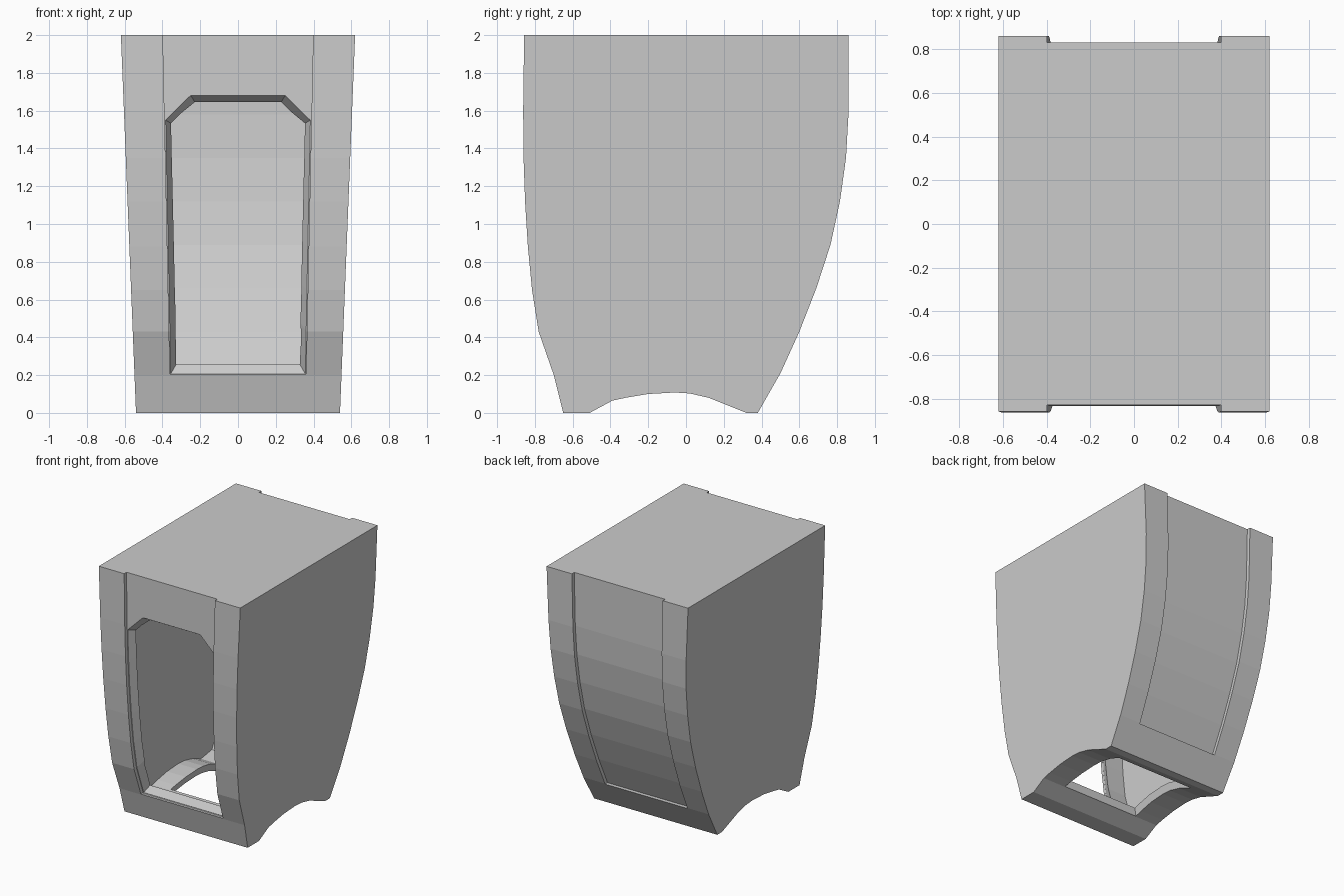
import bpy, bmesh

if "Cube" in bpy.data.objects:
    bpy.data.objects.remove(bpy.data.objects["Cube"])

# Side profiles as (y, z), bottom to top
FRONT = [(-.65, 0), (-.70, .20), (-.78, .43), (-.815, .65), (-.837, .88),
         (-.852, 1.12), (-.86, 1.35), (-.862, 1.6), (-.857, 2)]
BACK = [(.38, 0), (.50, .21), (.60, .43), (.69, .66), (.765, .89),
        (.815, 1.12), (.847, 1.35), (.86, 1.58), (.86, 2)]
ARCH = [(-.51, 0), (-.39, .065), (-.32, .08), (-.2, .1), (-.06, .108),
        (.02, .103), (.12, .08), (.22, .04), (.32, 0)]


def at(profile, z):
    """Interpolated y of a profile at height z."""
    for (y0, z0), (y1, z1) in zip(profile, profile[1:]):
        if z <= z1:
            break
    return y0 + (y1 - y0) * (z - z0) / (z1 - z0)


def make(name, verts, faces):
    bm = bmesh.new()
    vs = [bm.verts.new(v) for v in verts]
    for f in faces:
        bm.faces.new([vs[i] for i in f])
    bmesh.ops.recalc_face_normals(bm, faces=bm.faces)
    me = bpy.data.meshes.new(name)
    bm.to_mesh(me)
    bm.free()
    ob = bpy.data.objects.new(name, me)
    bpy.context.collection.objects.link(ob)
    return ob


def loft(name, a, b):
    """Closed solid between two matching loops."""
    n = len(a)
    sides = [(i, (i + 1) % n, n + (i + 1) % n, n + i) for i in range(n)]
    return make(name, a + b, sides + [range(n), range(n, 2 * n)])


def prism(name, outline, base, slope):
    """Side outline spread across x, with half width growing with height."""
    return loft(name, *[[(s * (base + slope * z), y, z) for y, z in outline]
                        for s in (-1, 1)])


def cut(body, cutter):
    cutter.hide_render = True
    m = body.modifiers.new("cut", 'BOOLEAN')
    m.operation, m.solver, m.object = 'DIFFERENCE', 'EXACT', cutter
    bpy.context.view_layer.objects.active = body
    bpy.ops.object.modifier_apply(modifier=m.name)
    bpy.data.objects.remove(cutter)


# Outer body
body = prism("housing_shell", FRONT[::-1] + ARCH + BACK, .54, .04)

# Hollow interior following the outer curves
fz = [.14] + [z for y, z in FRONT if .3 < z < 1.9] + [1.93]
bz = [.12] + [z for y, z in BACK if .15 < z < 1.9] + [1.93]
inner = ([(at(FRONT, z) + .09, z) for z in reversed(fz)]
         + [(y, z + .06) for y, z in ARCH[1:-1]]
         + [(at(BACK, z) - .09, z) for z in bz])
cut(body, prism("cavity_cutter", inner, .475, .04))

# Recessed panels on front and back
for prof, sign in ((FRONT, 1), (BACK, -1)):
    zs = [.205] + [z for y, z in prof if .3 < z] + [2.1]
    edge = [(at(prof, z) + sign * .03, z) for z in zs]
    far = [(-sign * 1.1, 2.1), (-sign * 1.1, .205)]
    cut(body, prism("panel_cutter", edge + far, .356, .021))

# Front window with bevelled reveal and clipped upper corners
rows = []
for k in [0, .17, .33, .5, .67, .83, 1]:
    rows.append((.356 + .027 * k, .207 + 1.343 * k, .32 + .03 * k, .27 + 1.26 * k))
rows.append((.25, 1.68, .225, 1.64))
verts = []
for xo, zo, xi, zi in rows:
    yo, yi = at(FRONT, zo) + .03, at(FRONT, zi) + .10
    for t in (-.15, 1.5):
        x, y, z = xo + (xi - xo) * t, yo + (yi - yo) * t, zo + (zi - zo) * t
        verts += [(-x, y, z), (x, y, z)]
faces = [(0, 1, 3, 2)]
for r in range(len(rows) - 1):
    q = 4 * r
    for a, b in ((0, 1), (1, 3), (3, 2), (2, 0)):
        faces.append((q + a, q + b, q + 4 + b, q + 4 + a))
q = 4 * (len(rows) - 1)
faces.append((q, q + 1, q + 3, q + 2))
cut(body, make("window_cutter", verts, faces))

# Bottom opening, narrowing upwards
def rect(x, y0, y1, z):
    return [(-x, y0, z), (x, y0, z), (x, y1, z), (-x, y1, z)]


cut(body, loft("opening_cutter", rect(.37, -.40, .25, -.05), rect(.29, -.36, .21, .27)))
